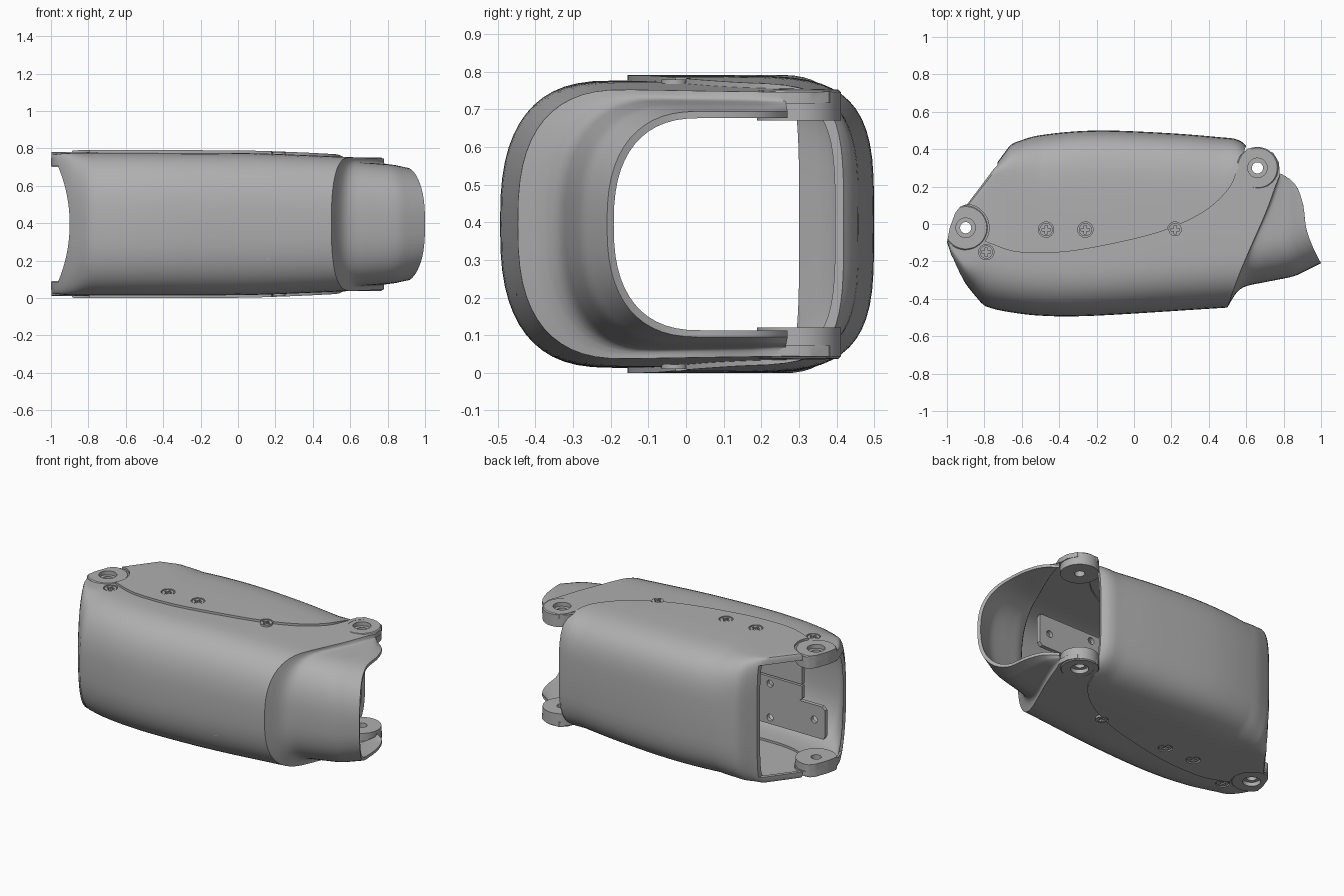
import bpy, bmesh, math
from mathutils import Vector

if "Cube" in bpy.data.objects:
    bpy.data.objects.remove(bpy.data.objects["Cube"])

grey = bpy.data.materials.new("satin grey")
grey.use_nodes = True
grey.diffuse_color = (0.43, 0.43, 0.43, 1)
grey.node_tree.nodes["Principled BSDF"].inputs["Base Color"].default_value = (0.43, 0.43, 0.43, 1)

MID = 0.395          # height of the symmetry plane
WALL = 0.03


# ---------- helpers ----------
def finish(name, bm):
    bmesh.ops.recalc_face_normals(bm, faces=bm.faces)
    me = bpy.data.meshes.new(name)
    bm.to_mesh(me)
    bm.free()
    ob = bpy.data.objects.new(name, me)
    bpy.context.collection.objects.link(ob)
    me.materials.append(grey)
    return ob


def smooth(ob, angle=32):
    bpy.ops.object.select_all(action='DESELECT')
    ob.select_set(True)
    bpy.context.view_layer.objects.active = ob
    bpy.ops.object.shade_smooth_by_angle(angle=math.radians(angle))


def boolean(ob, cutter, op='DIFFERENCE'):
    cutter.hide_render = True
    mod = ob.modifiers.new("cut", 'BOOLEAN')
    mod.object, mod.operation, mod.solver = cutter, op, 'EXACT'
    bpy.context.view_layer.objects.active = ob
    bpy.ops.object.modifier_apply(modifier=mod.name)
    bpy.data.objects.remove(cutter)


def prism(name, pts, a, b, axis='z'):
    """Extrude a flat outline along z (x, y outline) or y (x, z outline)."""
    put = (lambda p, d: (p[0], p[1], d)) if axis == 'z' else (lambda p, d: (p[0], d, p[1]))
    bm = bmesh.new()
    lo, hi = ([bm.verts.new(put(p, d)) for p in pts] for d in (a, b))
    bm.faces.new(lo)
    bm.faces.new(hi)
    for i in range(len(pts)):
        j = (i + 1) % len(pts)
        bm.faces.new((lo[i], lo[j], hi[j], hi[i]))
    return finish(name, bm)


def loft(name, rings, closed=False):
    """Skin closed loops; an open run is capped with quads between both skins."""
    bm = bmesh.new()
    vs = [[bm.verts.new(p) for p in r] for r in rings]
    n = len(vs[0])
    for k in range(len(vs) if closed else len(vs) - 1):
        a, b = vs[k], vs[(k + 1) % len(vs)]
        for i in range(n):
            j = (i + 1) % n
            bm.faces.new((a[i], a[j], b[j], b[i]))
    if not closed:
        for r in (vs[0], vs[-1]):
            for i in range(n // 2 - 1):
                bm.faces.new((r[i], r[i + 1], r[n - 2 - i], r[n - 1 - i]))
    return finish(name, bm)


def arc(cx, cy, r, a0, a1, n=24):
    return [(cx + r * math.cos(math.radians(a0 + (a1 - a0) * i / n)),
             cy + r * math.sin(math.radians(a0 + (a1 - a0) * i / n))) for i in range(n + 1)]


def circle(cx, cy, r, n=32):
    return arc(cx, cy, r, 0, 360, n)[:-1]


def interp(table, x):
    if x <= table[0][0]:
        return table[0][1]
    for (x0, y0), (x1, y1) in zip(table, table[1:]):
        if x <= x1:
            return y0 + (y1 - y0) * (x - x0) / (x1 - x0)
    return table[-1][1]


def curve(pts, n=6):
    """Smooth curve through the points."""
    p = [Vector(q) for q in pts]
    p = [2 * p[0] - p[1]] + p + [2 * p[-1] - p[-2]]
    out = []
    for a, b, c, d in zip(p, p[1:], p[2:], p[3:]):
        for i in range(n):
            t = i / n
            out.append(tuple(0.5 * (2 * b + (c - a) * t + (2 * a - 5 * b + 4 * c - d) * t * t
                                    + (3 * b - a - 3 * c + d) * t ** 3)))
    return out + [tuple(pts[-1])]


def c_section(side, flat, ext, R, H, n, m=28, k=8):
    """C-shaped run of (y, z): flat top, rounded side wall, flat bottom."""
    run = [flat + (ext - side * R - flat) * i / k for i in range(k)]
    out = [(y, MID + H) for y in run]
    for i in range(m + 1):
        t = math.pi * (0.5 - i / m)
        c, s = max(math.cos(t), 0) ** (2 / n), math.sin(t)
        out.append((ext - side * R * (1 - c), MID + H * math.copysign(abs(s) ** (2 / n), s)))
    return out + [(y, MID - H) for y in run[::-1]]


# ---------- shared outlines ----------
front_edge = curve([(-1, -.11), (-.97, -.2), (-.9, -.32), (-.81, -.43)]) + \
    curve([(-.79, -.442), (-.7, -.465), (-.5, -.49), (-.2, -.49), (.5, -.447), (.85, -.43)])
back_edge = [(-.92, .075), (-.665, .418)] + \
    curve([(-.645, .433), (-.5, .475), (-.2, .5), (.2, .485), (.53, .458)]) + [(.57, .445), (.61, .41)]
front_radius = [(-1, .04), (-.9, .12), (-.8, .3)]
back_radius = [(-.92, .025), (-.74, .04), (-.66, .2), (-.5, .38), (.45, .4), (.6, .3)]
height = curve([(-1, .384), (-.85, .395), (-.3, .395), (.1, .392), (.55, .374), (.8, .364)])
seam = curve([(-.78, -.1), (-.65, -.145), (-.5, -.155), (-.3, -.14), (0, -.08), (.2, -.02),
              (.38, .07), (.5, .18), (.55, .28), (.6, .42)])
crease = curve([(-.445, .5), (-.25, .57), (.05, .70), (.2, .755), (.26, .78)])   # (y, x)
rear_tab = [(-.9, .105), (-.93, .092), (-.955, .062), (-.985, -.02), (-1, -.1)]
REAR, FORE = (-.9, -.02), (.66, .3)      # pivot centres


def shell(name, side, x0, x1, flat, edge, radius, n, drop, steps=80):
    rings = []
    for k in range(steps + 1):
        x = x0 + (x1 - x0) * k / steps
        e, R, H = interp(edge, x), interp(radius, x), interp(height, x) - drop
        outer = c_section(side, flat, e, R, H, n)
        inner = c_section(side, flat, e - side * WALL, R * .9, H - WALL, n)
        rings.append([(x, y, z) for y, z in outer + inner[::-1]])
    return loft(name, rings)


# ---------- back shell: lid on top, bottom and back, wrapping the slanted rear corner ----------
back_shell = shell("back_shell", 1, -.92, .61, -.25, back_edge, back_radius, 3.7, 0)
plan = seam + [(.605, .6), (-.95, .6), (-.95, .11)] + arc(*REAR, .125, 98, -35)
boolean(back_shell, prism("lid_plan", plan, -.2, 1), 'INTERSECT')
opening = [(-.73, -.2), (-.73, .6), (-1.2, .6), (-1.2, -.2)]
boolean(back_shell, prism("rear_opening", opening, .04, 2 * MID - .04))

# ---------- front shell ----------
front_shell = shell("front_shell", -1, -1, .84, .45, front_edge, front_radius, 2.65, .014)
plan = [(-1.1, -.7), (.46, -.7)] + [(x, y) for y, x in crease] + \
       [(.775, .33), (.745, .38), (.69, .402), (.61, .405)] + \
       [(x, y + .02) for x, y in seam[::-1] if y < .37] + arc(*REAR, .125, -25, 85) + \
       rear_tab + [(-1.1, -.11)]
boolean(front_shell, prism("front_plan", plan, -.2, 1), 'INTERSECT')
scoop = arc(-1.7, MID, .8, -23, 23) + [(-1.2, MID + .31), (-1.2, MID - .31)]
boolean(front_shell, prism("end_scoop", scoop, -.7, .3, 'y'))
for c in (REAR, FORE):
    for sh in (front_shell, back_shell):
        boolean(sh, prism("pivot_hole", circle(*c, .08), -.2, 1))

# ---------- flared neck, from the slanted crease to the open rim ----------
rim_x = curve([(-.21, 1), (-.12, .955), (-.02, .92), (.1, .905), (.2, .87), (.25, .82), (.27, .785)])
ease = curve([(0, 0), (.1, .34), (.2, .48), (.4, .57), (.7, .7), (.84, .83), (1, 1)])


def neck_ring(u, inset):
    w = inset * WALL
    start = c_section(-1, .26, -.445 + w, .3 - w * .8, 1, 2.65)
    end = c_section(-1, .27, -.21 + w * .6, .25 - w * .5, .3 - w * .6, 2.5)
    e, out = interp(ease, u), []
    for (ya, za), (yb, zb) in zip(start, end):
        xa = interp(crease, ya)
        za = MID + (za - MID) * (interp(height, xa) - .014 - w)
        out.append((xa + (interp(rim_x, yb) - xa) * u, ya + (yb - ya) * e, za + (zb - za) * e))
    return out


neck = loft("flared_neck", [neck_ring(k / 24, 0) + neck_ring(k / 24, 1)[::-1] for k in range(25)])


# ---------- pivot lugs: stepped rings, top and bottom ----------
def lug(name, c, r, top, bottom, flip):
    prof = [(r, top - .006), (r, bottom), (.03, bottom), (.03, top - .025), (.052, top - .025),
            (.052, top), (r - .006, top)]
    rings = [[(c[0] + q * math.cos(a), c[1] + q * math.sin(a), 2 * MID - z if flip else z) for q, z in prof]
             for a in (math.tau * i / 48 for i in range(48))]
    return loft(name, rings, True)


for flip, tag in ((False, "top"), (True, "bottom")):
    rear = lug("rear_lug_" + tag, REAR, .119, .78, .70, flip)
    boolean(rear, prism("tab_plan", rear_tab + [(-1, -.3), (-.7, -.3), (-.7, .2), (-.9, .2)], -.2, 1), 'INTERSECT')
    smooth(rear)
    smooth(lug("fore_lug_" + tag, FORE, .112, .752, .67, flip))

# ---------- cross-head screws, sunk into both faces ----------
a, b = .007, .023
cross = [(a, b), (-a, b), (-a, a), (-b, a), (-b, -a), (-a, -a), (-a, -b), (a, -b), (a, -a), (b, -a), (b, a), (a, a)]
for i, (x, y, drop) in enumerate([(-.47, -.03, 0), (-.26, -.03, 0), (.22, -.03, 0), (-.79, -.15, .014)]):
    for s in (1, -1):
        h = interp(height, x) - drop
        z = lambda d: MID + s * (h + d)
        boolean(front_shell if drop else back_shell, prism("sink", circle(x, y, .041), z(-.012), z(.1)))
        head = prism("screw_%d_%s" % (i + 1, "top" if s > 0 else "bottom"), circle(x, y, .035), z(-.026), z(-.003))
        boolean(head, prism("slot", [(x + p, y + q) for p, q in cross], z(-.018), z(.05)))
        smooth(head)

for sh in (back_shell, front_shell, neck):
    smooth(sh)

# ---------- inner brackets: the upper is the lower turned half a turn ----------
outline = [(-.8, .09), (.35, .09), (.35, .39), (-.65, .39), (-.65, .31), (-.635, .295), (-.79, .295), (-.81, .275),
           (-.81, .11)]
bolts = [(-.425, .13), (-.425, .345), (-.736, .2)]
for s, tag in ((1, "lower"), (-1, "upper")):
    place = lambda p: (-.15 + s * (p[0] + .15), MID + s * (p[1] - MID))
    plate = prism("bracket_" + tag, [place(p) for p in outline], -.26, -.235, 'y')
    for p in bolts:
        boolean(plate, prism("bolt_hole", circle(*place(p), .022, 20), -.4, 0, 'y'))
    for i, x in enumerate((-.3, .15)):
        smooth(prism("bracket_post_%s_%d" % (tag, i + 1), circle(*place((x, .24)), .035, 24), -.45, -.25, 'y'))
